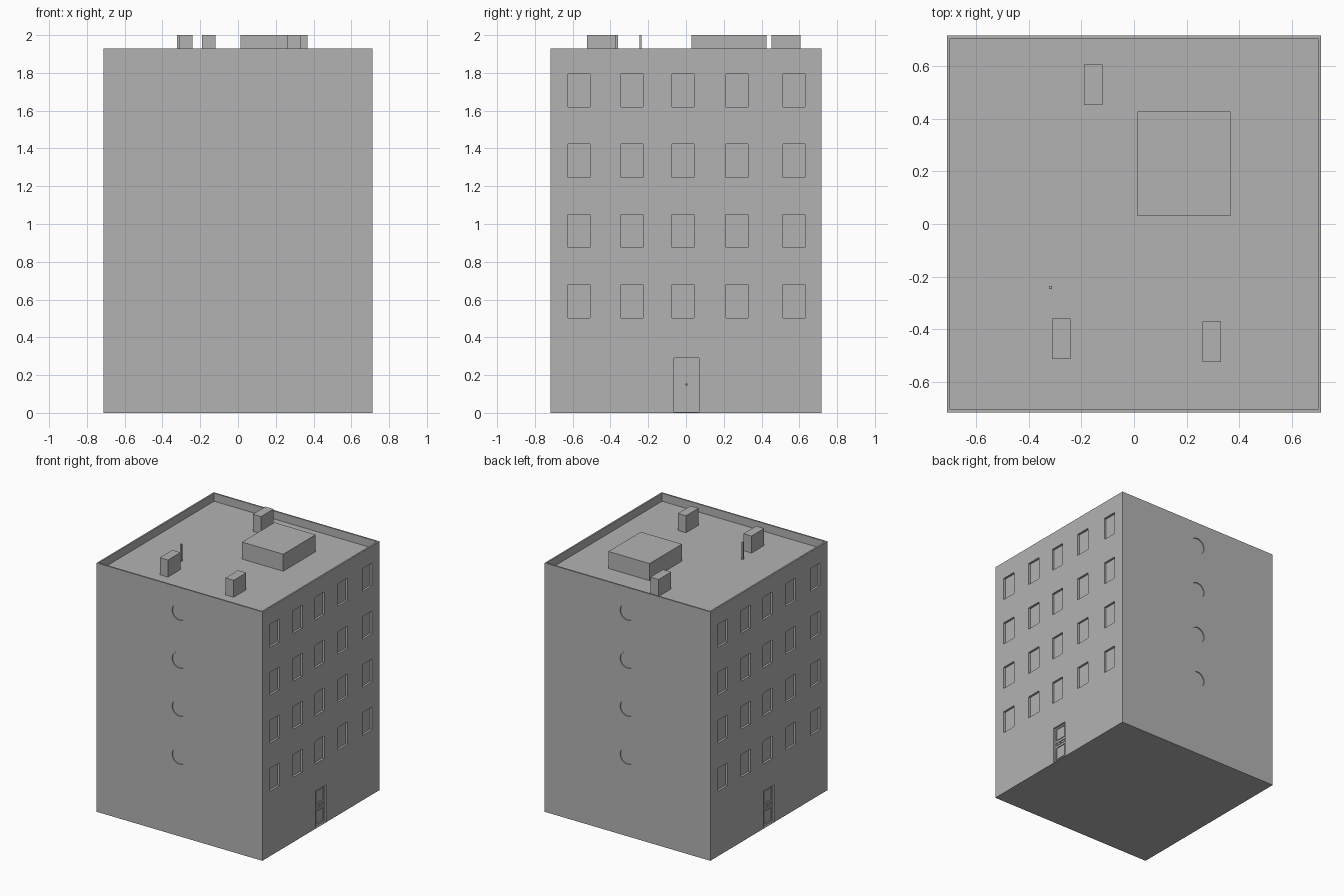
import bpy
import bmesh
from math import pi
from mathutils import Matrix, Vector

cube = bpy.data.objects.get("Cube")
if cube:
    bpy.data.objects.remove(cube, do_unlink=True)

HALF_X, HALF_Y = 0.711, 0.717
TOP, ROOF, PARAPET = 1.93, 1.868, 0.012
FLOOR_STEP = 0.372
WINDOW_DEPTH, DOOR_DEPTH, PANEL_DEPTH, ROUND_DEPTH = 0.017, 0.014, 0.006, 0.007
TURNS = (Matrix.Identity(4), Matrix.Rotation(pi, 4, "Z"))

grey = bpy.data.materials.new("plain_grey")
grey.use_nodes = True
grey.diffuse_color = (0.45, 0.45, 0.45, 1)
shader = grey.node_tree.nodes["Principled BSDF"]
shader.inputs["Base Color"].default_value = grey.diffuse_color
shader.inputs["Roughness"].default_value = 0.8


def add_box(bm, low, high, turn=Matrix.Identity(4)):
    low, high = Vector(low), Vector(high)
    size = Matrix.Diagonal((*(high - low), 1))
    bmesh.ops.create_cube(bm, size=1, matrix=turn @ Matrix.Translation((low + high) / 2) @ size)


def make_object(name, bm):
    bmesh.ops.recalc_face_normals(bm, faces=bm.faces)
    mesh = bpy.data.meshes.new(name)
    bm.to_mesh(mesh)
    bm.free()
    mesh.materials.append(grey)
    obj = bpy.data.objects.new(name, mesh)
    bpy.context.collection.objects.link(obj)
    return obj


def box_object(name, low, high):
    bm = bmesh.new()
    add_box(bm, low, high)
    return make_object(name, bm)


def carve(target, bm):
    cutter = make_object("cutter", bm)
    cutter.hide_render = True
    mod = target.modifiers.new("carve", "BOOLEAN")
    mod.operation, mod.solver, mod.object = "DIFFERENCE", "EXACT", cutter
    bpy.context.view_layer.objects.active = target
    bpy.ops.object.modifier_apply(modifier=mod.name)
    bpy.data.objects.remove(cutter, do_unlink=True)


# Main block
building = box_object("building", (-HALF_X, -HALF_Y, 0), (HALF_X, HALF_Y, TOP))

# Sunken roof, windows, doorways and round niches
cuts = bmesh.new()
add_box(cuts, (PARAPET - HALF_X, PARAPET - HALF_Y, ROOF),
        (HALF_X - PARAPET, HALF_Y - PARAPET, TOP + 0.1))
for turn in TURNS:
    for floor in range(4):
        base = 0.503 + floor * FLOOR_STEP
        for y in (-0.567, -0.285, -0.016, 0.27, 0.571):
            add_box(cuts, (HALF_X - WINDOW_DEPTH, y - 0.058, base),
                    (HALF_X + 0.05, y + 0.058, base + 0.176), turn)
        place = Matrix.Translation((0, -HALF_Y - 0.05 + ROUND_DEPTH, 0.622 + floor * FLOOR_STEP))
        bmesh.ops.create_cone(cuts, cap_ends=True, segments=32, radius1=0.063, radius2=0.063,
                              depth=0.1, matrix=turn @ place @ Matrix.Rotation(pi / 2, 4, "X"))
    add_box(cuts, (HALF_X - DOOR_DEPTH, -0.063, 0.004), (HALF_X + 0.05, 0.068, 0.29), turn)
carve(building, cuts)

# Sunken door panels
door_face = HALF_X - DOOR_DEPTH
panels = bmesh.new()
for turn in TURNS:
    for low, high in ((0.022, 0.122), (0.138, 0.163), (0.18, 0.278)):
        add_box(panels, (door_face - PANEL_DEPTH, -0.047, low),
                (door_face + 0.01, 0.051, high), turn)
carve(building, panels)

# Raised centres of the panels and the knobs
for side, turn in zip(("right", "left"), TURNS):
    bm = bmesh.new()
    for low, high in ((0.028, 0.116), (0.143, 0.158), (0.186, 0.272)):
        add_box(bm, (door_face - 0.01, -0.041, low), (door_face - 0.001, 0.045, high), turn)
    make_object("door_panels_" + side, bm)
    bm = bmesh.new()
    bmesh.ops.create_uvsphere(bm, u_segments=10, v_segments=6, radius=0.005,
                              matrix=turn @ Matrix.Translation((door_face, 0.002, 0.15)))
    make_object("door_knob_" + side, bm)

# Rooftop hut, chimneys and mast
box_object("roof_hut", (0.014, 0.03, ROOF - 0.004), (0.367, 0.427, 2))
for number, (x, y) in enumerate(((-0.155, 0.53), (-0.276, -0.437), (0.295, -0.448))):
    box_object("chimney_%d" % (number + 1),
               (x - 0.035, y - 0.077, ROOF - 0.004), (x + 0.035, y + 0.077, 2))
box_object("roof_mast", (-0.323, -0.247, ROOF - 0.004), (-0.311, -0.235, 2))
